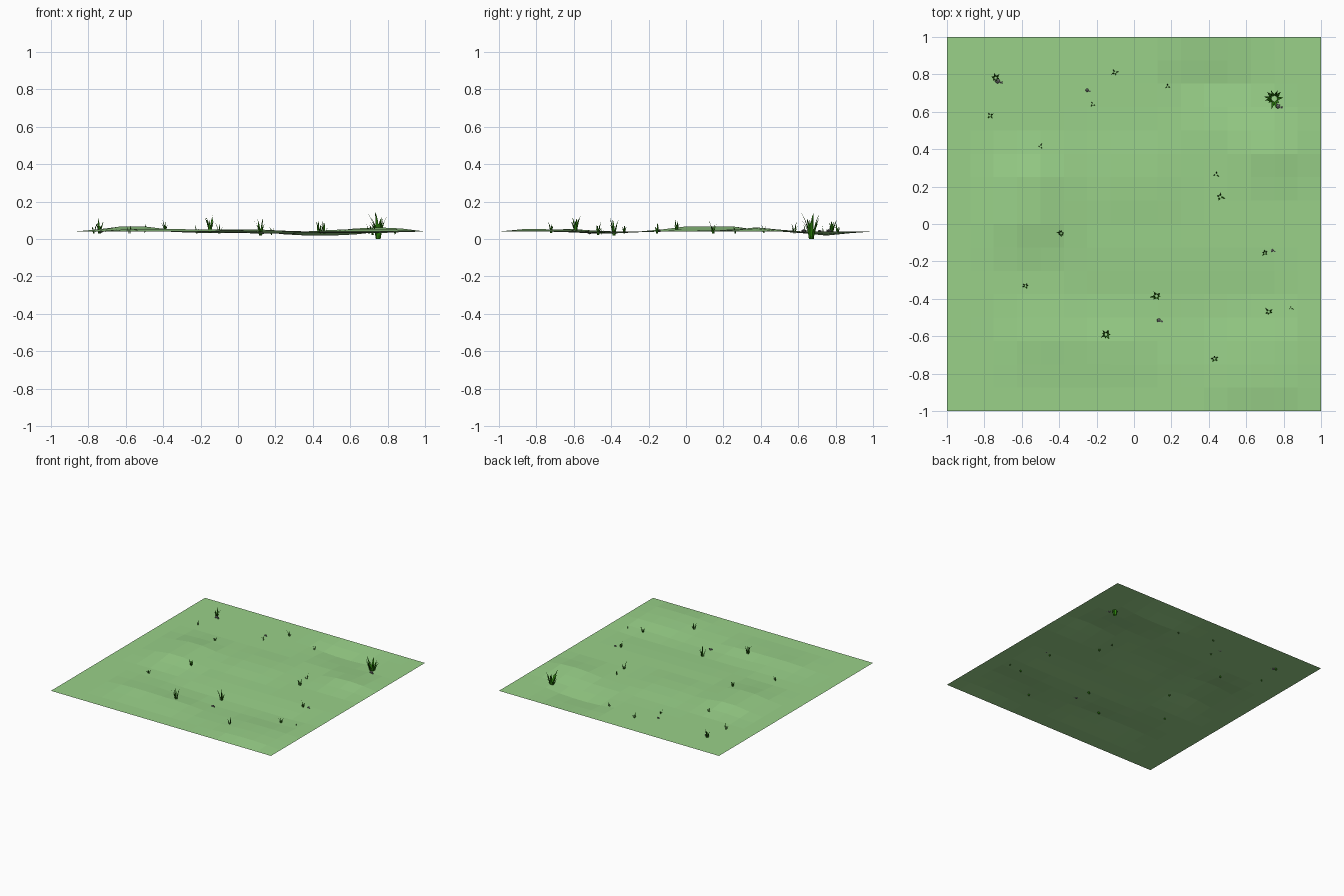
import bpy
import bmesh
import math
import random
from mathutils import Vector

random.seed(7)
if "Cube" in bpy.data.objects:
    bpy.data.objects.remove(bpy.data.objects["Cube"], do_unlink=True)


def material(name, rgb):
    mat = bpy.data.materials.new(name)
    mat.use_nodes = True
    mat.diffuse_color = (*rgb, 1)
    node = mat.node_tree.nodes["Principled BSDF"]
    node.inputs["Base Color"].default_value = (*rgb, 1)
    node.inputs["Roughness"].default_value = 0.9
    return mat


meadow = material("meadow green", (0.32, 0.64, 0.25))
grass = material("grass green", (0.024, 0.21, 0.004))
stone = material("stone grey", (0.13, 0.14, 0.13))

LEVEL = 0.04
# Mounds and hollows: centre, plateau half sizes, height
SWELLS = [
    (-0.56, 0.12, 0.07, 0.13, 0.027),
    (0.75, 0.38, 0.07, 0.01, 0.022),
    (0.0, 0.25, 0.13, 0.07, 0.010),
    (0.44, 0.75, 0.13, 0.01, -0.022),
    (0.69, -0.75, 0.13, 0.13, 0.012),
    (-0.31, -0.63, 0.25, 0.01, 0.014),
    (-0.06, -0.44, 0.13, 0.07, -0.009),
    (0.5, -0.44, 0.25, 0.07, -0.009),
]


def falloff(distance, half):
    return max(0.0, 1 - max(0.0, distance - half) / 0.2)


def height(x, y):
    if max(abs(x), abs(y)) > 0.99:
        return LEVEL
    return LEVEL + sum(h * falloff(abs(x - cx), rx) * falloff(abs(y - cy), ry)
                       for cx, cy, rx, ry, h in SWELLS)


def finish(bm, name, mat):
    mesh = bpy.data.meshes.new(name)
    bm.to_mesh(mesh)
    bm.free()
    mesh.materials.append(mat)
    obj = bpy.data.objects.new(name, mesh)
    bpy.context.collection.objects.link(obj)
    return obj


# Gently rolling ground sheet
bm = bmesh.new()
bmesh.ops.create_grid(bm, x_segments=16, y_segments=16, size=1)
for v in bm.verts:
    v.co.z = height(v.co.x, v.co.y)
finish(bm, "ground", meadow)


def blade(bm, root, angle, length, lean, width):
    """A tapered ribbon that curves outward to a point."""
    out = Vector((math.cos(angle), math.sin(angle), 0))
    side = Vector((-out.y, out.x, 0))
    rows = []
    for t, w in ((0, 0.7), (0.35, 1), (0.7, 0.7)):
        mid = root + out * lean * t * t + Vector((0, 0, length * t))
        rows.append([bm.verts.new(mid + side * width * w * s) for s in (-0.5, 0.5)])
    tip = bm.verts.new(root + out * lean + Vector((0, 0, length)))
    for low, high in zip(rows, rows[1:]):
        bm.faces.new((low[0], low[1], high[1], high[0]))
    bm.faces.new((rows[-1][0], rows[-1][1], tip))


# Grass tufts: x, y, top height, blade count
TUFTS = [
    (-0.74, 0.78, 0.11, 6), (-0.10, 0.81, 0.09, 4), (-0.22, 0.64, 0.08, 3),
    (0.18, 0.735, 0.07, 3), (0.75, 0.67, 0.147, 11), (-0.77, 0.58, 0.09, 4),
    (-0.5, 0.415, 0.08, 3), (0.44, 0.265, 0.08, 3), (0.46, 0.145, 0.1, 4),
    (-0.39, -0.05, 0.105, 7), (0.7, -0.155, 0.09, 5), (-0.58, -0.33, 0.08, 5),
    (0.12, -0.385, 0.112, 6), (-0.15, -0.59, 0.125, 8), (0.72, -0.47, 0.09, 5),
    (0.84, -0.45, 0.06, 3), (0.43, -0.72, 0.1, 5),
]
for i, (x, y, top, count) in enumerate(TUFTS):
    bm = bmesh.new()
    base = height(x, y) - 0.012
    size = top - base
    if count > 10:
        base, size = 0.0, top
    start = random.uniform(0, math.tau)
    for k in range(count):
        angle = start + math.tau * k / count + random.uniform(-0.3, 0.3)
        spot = Vector((math.cos(angle), math.sin(angle), 0)) * size * 0.08
        length = size if k == 0 else size * random.uniform(0.55, 0.95)
        blade(bm, Vector((x, y, base)) + spot, angle, length,
              size * random.uniform(0.15, 0.33), size * 0.12)
    finish(bm, f"grass_tuft_{i + 1}", grass)

# Small pebbles lying in pairs
PEBBLES = [(-0.73, 0.765, 0.015), (-0.25, 0.715, 0.01), (0.77, 0.63, 0.014),
           (0.74, -0.142, 0.009), (0.133, -0.515, 0.012)]
for i, (x, y, r) in enumerate(PEBBLES):
    bm = bmesh.new()
    for dx, scale in ((0, 1), (1.4, 0.5)):
        made = bmesh.ops.create_icosphere(bm, subdivisions=1, radius=r * scale)
        for v in made["verts"]:
            v.co.z *= 0.7
            v.co += Vector((x + dx * r, y - dx * r * 0.4, height(x, y) + r * 0.2))
    finish(bm, f"pebbles_{i + 1}", stone)
